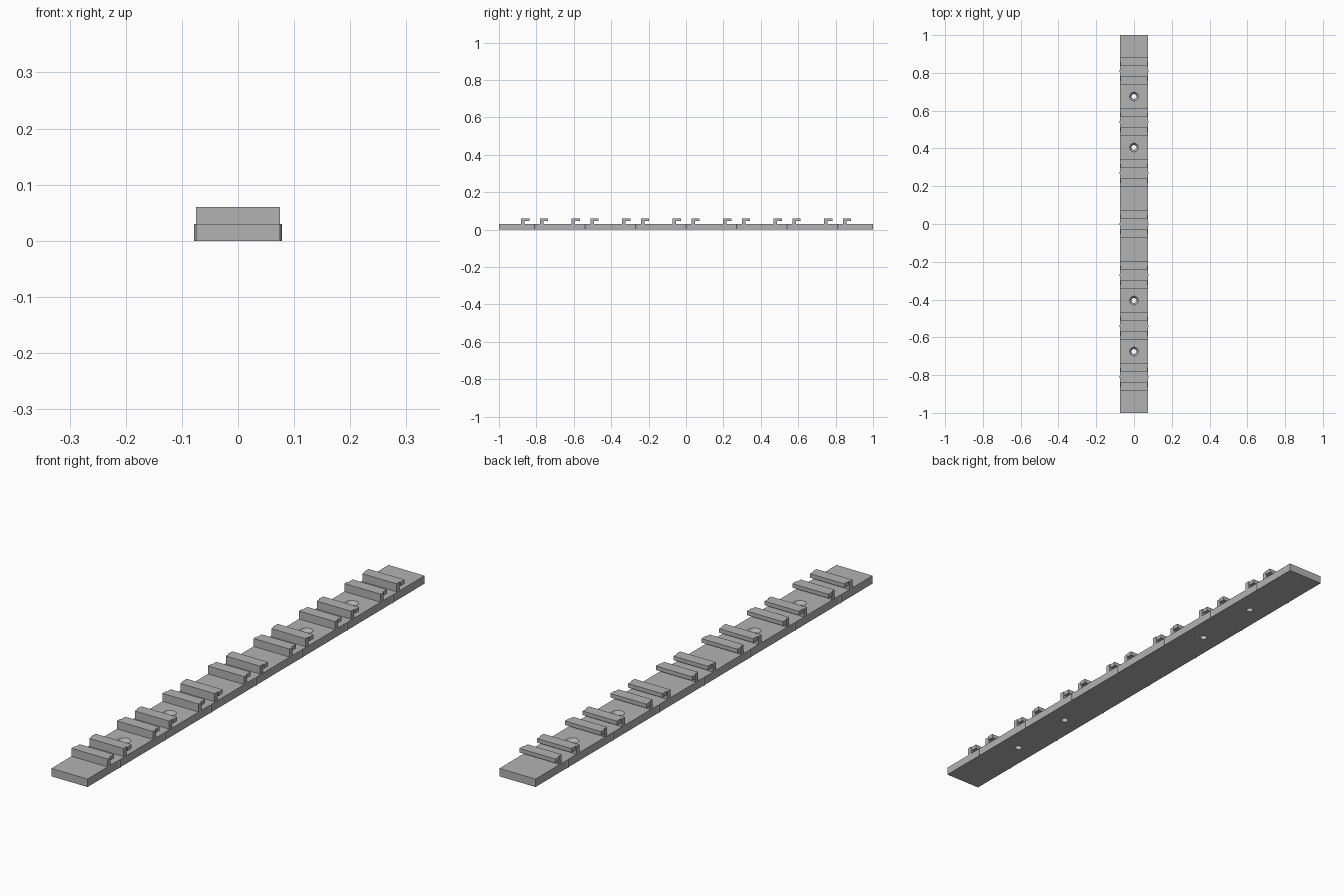
import bpy
import bmesh
import math

if "Cube" in bpy.data.objects:
    bpy.data.objects.remove(bpy.data.objects["Cube"], do_unlink=True)

HALF_WIDTH, BASE_TOP, HOOK_TOP = 0.075, 0.03, 0.06
PITCH = 0.27
STATIONS = [PITCH * i for i in range(-3, 4)]

grey = bpy.data.materials.new("plain_grey")
grey.use_nodes = True
grey.diffuse_color = (0.45, 0.45, 0.45, 1)
grey.node_tree.nodes["Principled BSDF"].inputs["Base Color"].default_value = (0.45, 0.45, 0.45, 1)


def prism(name, outline, offset):
    """Extrude a closed outline of 3D points along an offset."""
    bm = bmesh.new()
    face = bm.faces.new([bm.verts.new(p) for p in outline])
    made = bmesh.ops.extrude_face_region(bm, geom=[face])["geom"]
    bmesh.ops.translate(bm, vec=offset, verts=[g for g in made if isinstance(g, bmesh.types.BMVert)])
    return finish(name, bm)


def finish(name, bm):
    bmesh.ops.recalc_face_normals(bm, faces=bm.faces)
    mesh = bpy.data.meshes.new(name)
    bm.to_mesh(mesh)
    bm.free()
    mesh.materials.append(grey)
    obj = bpy.data.objects.new(name, mesh)
    bpy.context.collection.objects.link(obj)
    return obj


def cut(target, cutter):
    """Subtract the cutter from the target and remove the cutter."""
    cutter.hide_render = True
    mod = target.modifiers.new("cut", 'BOOLEAN')
    mod.operation = 'DIFFERENCE'
    mod.solver = 'EXACT'
    mod.object = cutter
    bpy.context.view_layer.objects.active = target
    bpy.ops.object.modifier_apply(modifier=mod.name)
    bpy.data.objects.remove(cutter, do_unlink=True)


# Base strip with a small pointed index rib on each side of every station
side = [(HALF_WIDTH, -1, 0)]
for y in STATIONS:
    side += [(HALF_WIDTH, y - 0.007, 0), (0.078, y, 0), (HALF_WIDTH, y + 0.007, 0)]
side.append((HALF_WIDTH, 1, 0))
base = prism("base_strip", side + [(-x, y, z) for x, y, z in reversed(side)], (0, 0, BASE_TOP))

# Countersunk screw holes
for y in (-0.675, -0.405, 0.405, 0.675):
    bm = bmesh.new()
    rings = []
    for radius, z in ((0.013, -0.01), (0.013, 0.018), (0.023, BASE_TOP), (0.023, 0.04)):
        rings.append([bm.verts.new((radius * math.cos(a), y + radius * math.sin(a), z))
                      for a in (math.tau * i / 32 for i in range(32))])
    for low, high in zip(rings, rings[1:]):
        for i in range(32):
            j = (i + 1) % 32
            bm.faces.new((low[i], low[j], high[j], high[i]))
    bm.faces.new(rings[0])
    bm.faces.new(rings[-1])
    cut(base, finish("screw_hole_cutter", bm))

# Pairs of hooks, each a post with an arm reaching to the back
for n, y in enumerate(STATIONS, 1):
    for label, start in (("front", y - 0.071), ("rear", y + 0.029)):
        profile = [(0, BASE_TOP), (0.018, BASE_TOP), (0.018, 0.045),
                   (0.043, 0.045), (0.043, HOOK_TOP), (0, HOOK_TOP)]
        hook = prism(f"{label}_hook_{n}",
                     [(-HALF_WIDTH, start + dy, z) for dy, z in profile],
                     (2 * HALF_WIDTH, 0, 0))
        # Shallow relief in both ends, facing the middle of the pair
        for s in (-1, 1):
            a, b = s * 0.071, s * 0.09
            plan = [(a, y - 0.053), (b, y - 0.053), (b, y + 0.047), (a, y + 0.047)]
            cut(hook, prism("relief_cutter", [(px, py, 0.02) for px, py in plan], (0, 0, 0.05)))
